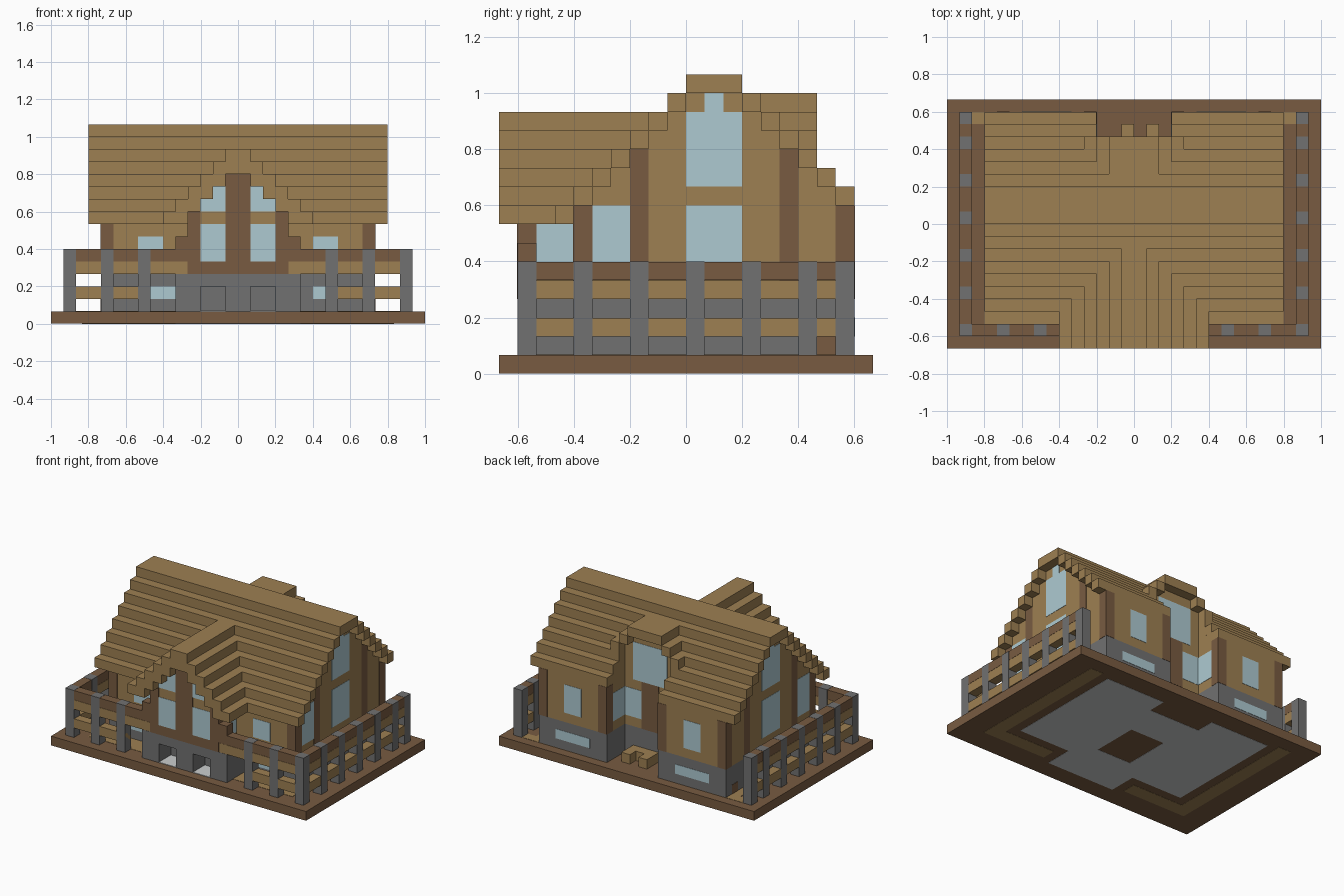
import bpy, bmesh

cube = bpy.data.objects.get("Cube")
if cube:
    bpy.data.objects.remove(cube, do_unlink=True)

U = 1 / 15          # one block
T = 0.03            # thickness of trim and glass, in blocks


def material(name, r, g, b):
    m = bpy.data.materials.new(name)
    m.use_nodes = True
    m.diffuse_color = (r, g, b, 1)
    m.node_tree.nodes["Principled BSDF"].inputs["Base Color"].default_value = (r, g, b, 1)
    return m


TAN = material("tan planks", 0.34, 0.215, 0.085)
BROWN = material("brown timber", 0.188, 0.105, 0.053)
GREY = material("grey stone", 0.165, 0.165, 0.165)
GLASS = material("pale blue glass", 0.42, 0.59, 0.64)
PALE = material("pale floor", 0.6, 0.62, 0.62)


def blocks(name, mat, boxes, mirror=True):
    """Boxes (x0, x1, y0, y1, z0, z1) in blocks, mirrored across x."""
    bm = bmesh.new()
    for x0, x1, y0, y1, z0, z1 in boxes:
        spans = [(x0, x1)]
        if mirror:
            spans = [(-x1, x1)] if x0 == 0 else [(x0, x1), (-x1, -x0)]
        for a, b in spans:
            cell = bmesh.ops.create_cube(bm, size=1)
            for v in cell["verts"]:
                v.co = ((a + (v.co.x + 0.5) * (b - a)) * U,
                        (y0 + (v.co.y + 0.5) * (y1 - y0)) * U,
                        (z0 + (v.co.z + 0.5) * (z1 - z0)) * U)
    me = bpy.data.meshes.new(name)
    bm.to_mesh(me)
    bm.free()
    me.materials.append(mat)
    ob = bpy.data.objects.new(name, me)
    bpy.context.collection.objects.link(ob)
    return ob


def front(y, x0, x1, z0, z1):
    return (x0, x1, y - T, y, z0, z1)


def back(y, x0, x1, z0, z1):
    return (x0, x1, y, y + T, z0, z1)


def side(x, y0, y1, z0, z1):
    return (x, x + T, y0, y1, z0, z1)


# Ground slab with deck on top and inlays underneath
blocks("base_slab", BROWN, [(0, 15, -10, 10, 0.02, 1)])
blocks("deck", TAN, [(0, 12, -8, 6, 1, 1 + T), (3, 12, 6, 9, 1, 1 + T),
                     (12, 13, 8, 9, 1, 1 + T)])
blocks("underside_tan_ring", TAN, [(11, 12.5, -7.5, 8.5, 0, 0.1),
                                   (5, 11, -7.5, -6, 0, 0.1)])
blocks("underside_floor", PALE, [(2, 10, -5, 6, 0, 0.1), (3, 10, 6, 8, 0, 0.1),
                                 (0, 2, 2, 6, 0, 0.1), (0, 4, -8, -5, 0, 0.1),
                                 (0, 2, -5, -3, 0, 0.1)])

# Stone foundation, with two openings under the front wing
blocks("foundation", GREY, [(0, 11, -6, 6, 1, 4), (3, 11, 6, 9, 1, 4)])
blocks("foundation_patch", BROWN, [side(11, 7, 8, 1, 2)])
blocks("wing_foundation", GREY, [(0, 5, -7, -6, 1, 4), (0, 1, -9, -7, 1, 4),
                                 (3, 5, -9, -7, 1, 4), (1, 3, -9, -7, 3, 4)])
blocks("opening_floor", PALE, [(1, 3, -9, -7, 1, 1 + 2 * T)])

# Main house walls, stepping in beneath the roof
walls = [(0, 11, -6, 6, 4, 9), (3, 11, 6, 9, 4, 9)]
for z in range(9, 15):
    rear = 17 - z
    walls.append((0, 11, z - 14, min(rear, 6), z, z + 1))
    if rear > 6:
        walls.append((3, 11, 6, rear, z, z + 1))
walls += [(0, 3, 3, 6, 9, 13), (0, 2, 3, 6, 13, 14)]
blocks("house_walls", TAN, walls)

# Front wing walls
wing = [(0, 4, -9, -6, 4, 8)]
wing += [(0, 12 - z, -9, z - 14, z, z + 1) for z in range(8, 12)]
blocks("wing_walls", TAN, wing)

# Main roof: one strip per step, front and back, and the ridge
roof = [(0, 12, 0, 3, 15, 16)]
for z in range(8, 15):
    roof.append((0, 12, z - 15, z - 14, z, z + 1))
    if z > 8:
        roof.append((0 if z > 11 else 3, 12, 17 - z, 18 - z, z, z + 1))
blocks("main_roof", TAN, roof)

# Front wing roof and back dormer roof
blocks("wing_roof", TAN, [(max(0, 12 - z), 14 - z, -10, z - 14, z, z + 1)
                          for z in range(8, 14)])
blocks("dormer_roof", TAN, [(0, 2, 3, 7, 14, 15), (2, 3, 4, 7, 13, 14),
                            (3, 4, 5, 7, 12, 13)])

# Timber posts on the walls
posts = [side(11, y, y + 1, 4, top) for y, top in ((-6, 9), (-3, 12), (5, 12), (8, 9))]
posts += [front(-6, 10, 11, 4, 8), back(9, 10, 11, 4, 9), back(9, 3, 4, 4, 9),
          (3 - T, 3, 8, 9, 4, 9), back(6, 0, 1, 4, 9)]
blocks("wall_posts", BROWN, posts)
blocks("wing_posts", BROWN, [front(-9, 3, 4, 4, 9), front(-9, 0, 1, 4, 12),
                             front(-9, 1, 3, 4, 5), side(4, -9, -8, 4, 8),
                             (4, 5, -9, -8, 5, 7)])

# Windows
blocks("gable_windows", GLASS, [side(11, -5, -3, 5, 9), side(11, 0, 3, 5, 9),
                                side(11, 0, 3, 10, 14), side(11, 1, 2, 14, 15)])
blocks("wing_windows", GLASS, [front(-9, 1, 3, 5, 8), front(-9, 1, 3, 9, 10),
                               front(-9, 1, 2, 10, 11), side(4, -8, -6, 5, 8)])
blocks("front_windows", GLASS, [front(-6, 6, 8, 5, 7)])
blocks("front_cellar_windows", GLASS, [front(-6, 6, 9, 2, 3), front(-6, -9, -5, 2, 3)],
       mirror=False)
blocks("back_windows", GLASS, [back(9, 6, 8, 5, 8), back(9, 5, 9, 2, 3),
                               back(6, 1, 3, 5, 8), (3 - T, 3, 6, 8, 5, 8),
                               back(6, 0, 2, 9, 13)])

# Back steps
blocks("back_steps", TAN, [(-1, 0, 7, 8, 1, 2), (1, 2, 7, 8, 1, 2), (-1, 2, 6, 7, 1, 2)],
       mirror=False)

# Railing: stone posts with timber rails
rail_posts = [(13, 14, y, y + 1, 1, 6) for y in (-9, -6, -3, 0, 3, 6, 8)]
rail_posts += [(x, x + 1, -9, -8, 1, 6) for x in (7, 10)]
blocks("railing_posts", GREY, rail_posts)


def rail(name, mat, z, inner):
    # Runs between posts, kept just inside their faces
    e = 0.02
    blocks(name, mat, [(13 + e, 14 - e, -8, 8, z, z + 1 - e),
                       (inner, 13, -9 + e, -8 - e, z, z + 1 - e)])


rail("top_rail", BROWN, 5, 4)
rail("upper_rail", TAN, 4, 4)
rail("lower_rail", TAN, 2, 7)
